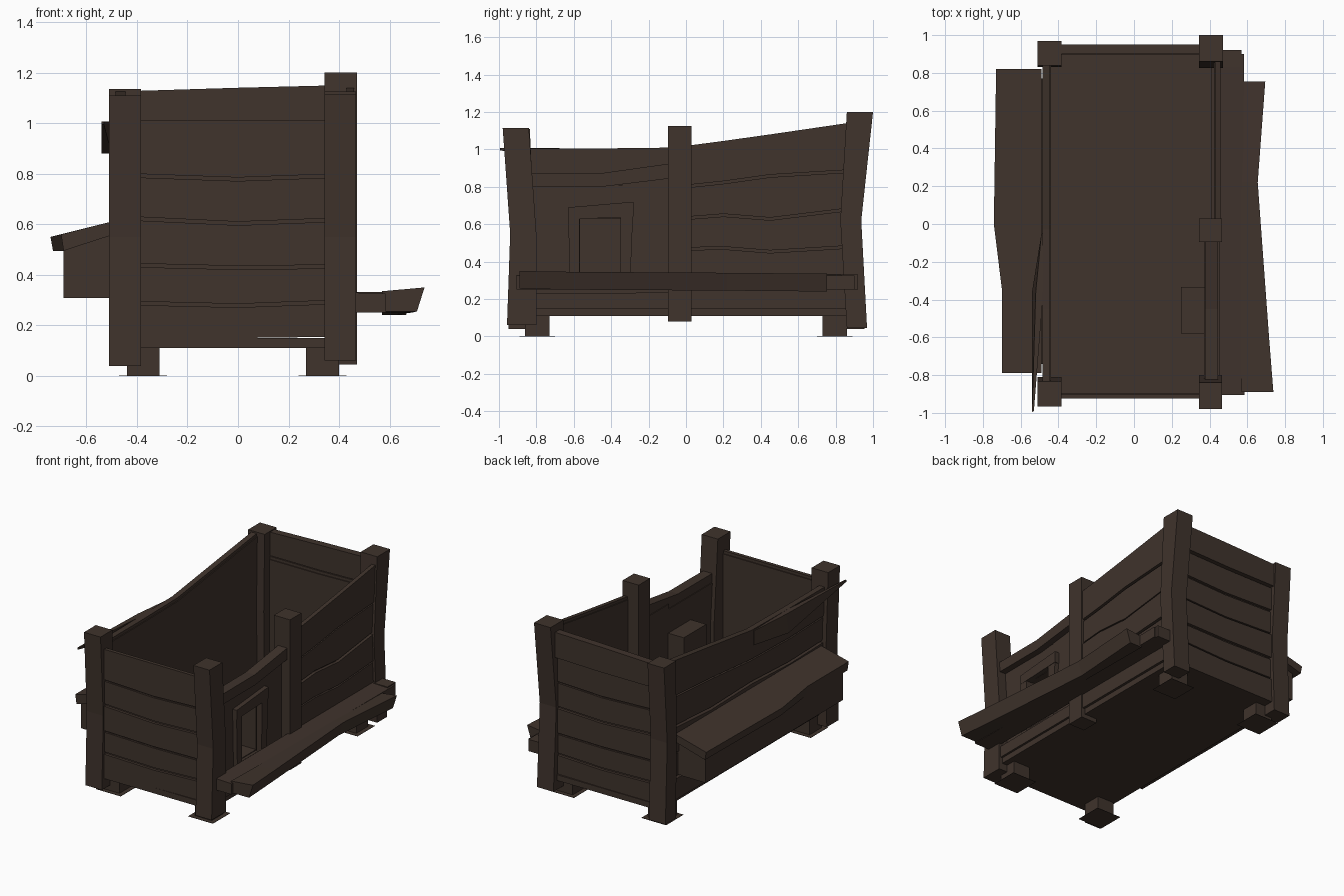
import bpy

wood = bpy.data.materials.new("dark_brown_wood")
wood.diffuse_color = (0.05, 0.033, 0.025, 1)


def loft(name, rings):
    """Solid through a list of four-cornered rings, capped at both ends."""
    verts = [p for r in rings for p in r]
    faces = [(3, 2, 1, 0), tuple(len(verts) - 4 + i for i in range(4))]
    for k in range(len(rings) - 1):
        for i in range(4):
            a, b = 4 * k + i, 4 * k + (i + 1) % 4
            faces.append((a, b, b + 4, a + 4))
    me = bpy.data.meshes.new(name)
    me.from_pydata(verts, [], faces)
    me.materials.append(wood)
    ob = bpy.data.objects.new(name, me)
    bpy.context.collection.objects.link(ob)
    # consistent outward normals
    import bmesh
    bm = bmesh.new()
    bm.from_mesh(me)
    bmesh.ops.recalc_face_normals(bm, faces=bm.faces)
    bm.to_mesh(me)
    bm.free()
    return ob


def box(name, x0, x1, y0, y1, z0, z1):
    ring = [(x0, y0), (x1, y0), (x1, y1), (x0, y1)]
    return loft(name, [[(x, y, z) for x, y in ring] for z in (z0, z1)])


def post(name, x0, x1, levels):
    """Bent upright: levels are (z, y0, y1)."""
    return loft(name, [[(x0, a, z), (x1, a, z), (x1, b, z), (x0, b, z)]
                       for z, a, b in levels])


def plank(name, along, c0, c1, us, lo, hi):
    """Wavy board running along x or y between cross positions c0 and c1."""
    rings = []
    for u, l, h in zip(us, lo, hi):
        q = [(c0, l), (c1, l), (c1, h), (c0, h)]
        rings.append([(u, c, z) if along == "x" else (c, u, z) for c, z in q])
    return loft(name, rings)


def wall(name, along, inner, outer, us, lines):
    """Stack of wavy boards with narrow seams and a thin lining behind."""
    step = 0.006 if outer > inner else -0.006
    for i in range(len(lines) - 1):
        gap = 0.014 if i < len(lines) - 2 else 0
        plank(f"{name}_board", along, inner, outer - step * (i % 2), us,
              lines[i], [z - gap for z in lines[i + 1]])
    plank(f"{name}_lining", along, inner - step, inner + step, us,
          lines[0], [z - 0.02 for z in lines[-1]])


# floor and feet
box("floor", -0.45, 0.44, -0.925, 0.93, 0.11, 0.15)
for x in (-0.375, 0.335):
    for y in (-0.795, 0.795):
        box("foot", x - 0.065, x + 0.065, y - 0.065, y + 0.065, 0, 0.115)
        box("foot_pad", x - 0.095, x + 0.095, y - 0.095, y + 0.095, 0, 0.002)

# posts
post("front_left_post", -0.51, -0.383,
     [(0.04, -0.95, -0.82), (0.55, -0.935, -0.81), (1.11, -0.965, -0.835)])
post("front_right_post", 0.343, 0.467,
     [(0.06, -0.957, -0.80), (0.55, -0.94, -0.80), (1.113, -0.98, -0.84)])
post("back_left_post", -0.51, -0.383,
     [(0.04, 0.84, 0.955), (0.6, 0.83, 0.935), (1.135, 0.84, 0.97)])
post("back_right_post", 0.343, 0.47,
     [(0.045, 0.86, 0.968), (0.62, 0.825, 0.937), (1.2, 0.86, 1.0)])
post("middle_right_post", 0.343, 0.467, [(0.08, -0.095, 0.03), (1.125, -0.095, 0.03)])

# end walls
ends = (-0.42, 0.0, 0.40)
seams = [[0.15, 0.15, 0.155], [0.295, 0.285, 0.30], [0.445, 0.435, 0.44],
         [0.63, 0.61, 0.625], [0.80, 0.785, 0.80]]
wall("front_wall", "x", -0.90, -0.925, ends, seams + [[1.01] * 3])
wall("back_wall", "x", 0.90, 0.925, ends, seams + [[0.96, 0.96, 0.97]])
plank("back_wall_top_board", "x", 0.90, 0.95, ends, [0.965, 0.965, 0.975],
      [1.127, 1.14, 1.15])

# left wall, low at the front and climbing to the back
ls = (-0.88, -0.45, -0.03, 0.42, 0.88)
wall("left_wall", "y", -0.445, -0.485, ls,
     [[0.15] * 5, [0.31, 0.30, 0.31, 0.30, 0.31], [0.47, 0.46, 0.47, 0.46, 0.48],
      [0.64, 0.63, 0.65, 0.64, 0.67], [0.81, 0.80, 0.81, 0.85, 0.88],
      [1.005, 1.005, 1.01, 1.07, 1.13]])
# splintered board overshooting the front corner
loft("left_top_splinter", [
    [(-0.49, -0.05, 0.90), (-0.47, -0.05, 0.90), (-0.47, -0.05, 1.0), (-0.49, -0.05, 1.0)],
    [(-0.54, -0.36, 0.88), (-0.50, -0.36, 0.88), (-0.48, -0.36, 1.005), (-0.52, -0.36, 1.005)],
    [(-0.54, -0.995, 0.995), (-0.53, -0.99, 0.995), (-0.53, -0.99, 1.007), (-0.54, -0.995, 1.007)]])

# right wall, rear half of boards
wall("right_rear_wall", "y", 0.43, 0.458, (0.01, 0.2, 0.45, 0.86),
     [[0.15] * 4, [0.30, 0.31, 0.30, 0.31], [0.475, 0.48, 0.46, 0.485],
      [0.64, 0.655, 0.635, 0.685], [0.81, 0.83, 0.865, 0.89],
      [1.02, 1.045, 1.08, 1.14]])

# right wall, front half with the hatch opening
fs = (-0.87, -0.45, -0.08)
plank("right_rail", "y", 0.375, 0.445, fs, [0.80, 0.80, 0.845], [0.872, 0.873, 0.925])
box("hatch_panel_front", 0.37, 0.40, -0.86, -0.57, 0.15, 0.81)
box("hatch_panel_rear", 0.37, 0.40, -0.34, -0.08, 0.15, 0.845)
box("hatch_panel_top", 0.37, 0.40, -0.57, -0.34, 0.63, 0.81)
box("hatch_panel_bottom", 0.37, 0.40, -0.57, -0.34, 0.15, 0.29)
post("hatch_jamb_front", 0.39, 0.43, [(0.25, -0.62, -0.57), (0.65, -0.63, -0.57)])
post("hatch_jamb_rear", 0.39, 0.43, [(0.25, -0.355, -0.30), (0.66, -0.35, -0.283)])
plank("hatch_lintel", "y", 0.39, 0.432, (-0.63, -0.28), [0.625, 0.64], [0.69, 0.72])
# hatch recess reaching into the interior
box("hatch_recess_back", 0.25, 0.265, -0.57, -0.335, 0.29, 0.64)
box("hatch_recess_top", 0.25, 0.38, -0.57, -0.335, 0.63, 0.645)
box("hatch_recess_bottom", 0.25, 0.38, -0.57, -0.335, 0.28, 0.295)
for y in (-0.58, -0.345):
    box("hatch_recess_side", 0.25, 0.38, y, y + 0.012, 0.28, 0.645)
# low skirting board
plank("right_skirting", "y", 0.41, 0.455, (-0.85, 0.0, 0.86),
      [0.15] * 3, [0.23, 0.235, 0.24])

# side box with sloping lid
loft("side_box", [[(-0.46, y, 0.31), (-0.69, y, 0.31), (-0.69, y, 0.52), (-0.46, y, 0.585)]
                  for y in (-0.74, 0.77)])
box("side_box_base_trim", -0.69, -0.50, -0.74, 0.77, 0.308, 0.325)
loft("side_box_lid", [[(-0.49, y, 0.56), (x + 0.01, y, 0.495),
                       (x, y, 0.55 + d), (-0.49, y, 0.613)]
                      for y, x, d in ((-0.79, -0.70, 0.01), (-0.34, -0.70, 0.01),
                                      (0.0, -0.742, 0), (0.82, -0.73, 0))])

# walkway along the right side: inner board, outer board, end block
loft("walkway_inner_board", [[(0.45, y, 0.25), (x, y, 0.25), (x, y, 0.325), (0.45, y, 0.33)]
                             for y, x in ((-0.905, 0.585), (0.0, 0.575), (0.90, 0.583))])
loft("walkway_outer_board", [[(0.57, y, z), (x - 0.03, y, z), (x, y, z + 0.015),
                              (x, y, z + 0.10), (0.57, y, z + 0.075)][:2] +
                             [(x, y, z + 0.095), (0.57, y, z + 0.08)]
                             for y, x, z in ((-0.89, 0.738, 0.255), (-0.6, 0.715, 0.25),
                                             (0.22, 0.655, 0.245), (0.755, 0.695, 0.24))])
box("walkway_end_block", 0.46, 0.57, 0.83, 0.92, 0.25, 0.332)
